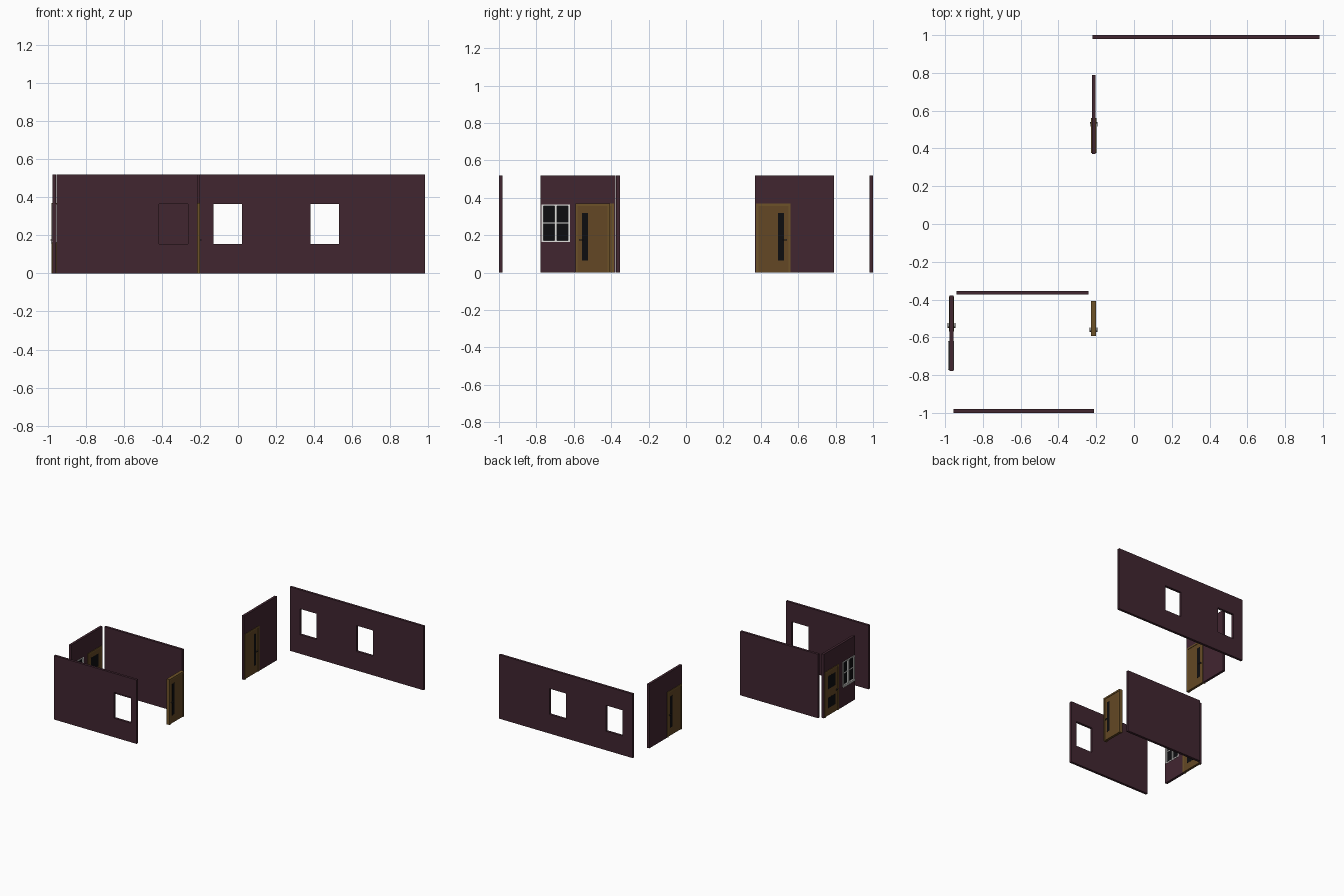
import bpy, bmesh
from mathutils import Vector

if "Cube" in bpy.data.objects:
    bpy.data.objects.remove(bpy.data.objects["Cube"])


def mat(name, r, g, b):
    m = bpy.data.materials.new(name)
    m.diffuse_color = (r, g, b, 1)
    m.use_nodes = True
    m.node_tree.nodes["Principled BSDF"].inputs["Base Color"].default_value = m.diffuse_color
    return m


WALL = mat("plum wall", 0.053, 0.019, 0.030)
LEAF = mat("door wood", 0.125, 0.064, 0.018)
FRAME = mat("door frame wood", 0.155, 0.085, 0.022)
GLASS = mat("black glass", 0.004, 0.004, 0.005)
WHITE = mat("white frame", 0.75, 0.75, 0.73)
METAL = mat("dark metal", 0.03, 0.025, 0.022)
H = 0.52


def finish(bm, name, material):
    bmesh.ops.recalc_face_normals(bm, faces=bm.faces)
    me = bpy.data.meshes.new(name)
    bm.to_mesh(me)
    bm.free()
    me.materials.append(material)
    ob = bpy.data.objects.new(name, me)
    bpy.context.collection.objects.link(ob)
    return ob


def boxes(name, material, parts):
    """One object from boxes given as (x0, x1, y0, y1, z0, z1)."""
    bm = bmesh.new()
    for x0, x1, y0, y1, z0, z1 in parts:
        vs = bmesh.ops.create_cube(bm, size=1)["verts"]
        c = Vector((x0 + x1, y0 + y1, z0 + z1)) / 2
        s = Vector((abs(x1 - x0), abs(y1 - y0), z1 - z0))
        for v in vs:
            v.co = c + v.co * s
    return finish(bm, name, material)


def wall(name, axis, pos, a0, a1, holes=(), t=0.02):
    """Upright wall running along an axis, holes as (a0, a1, z0, z1)."""
    us = sorted({a0, a1, *[u for h in holes for u in h[:2]]})
    zs = sorted({0, H, *[z for h in holes for z in h[2:]]})
    bm = bmesh.new()

    def pt(u, z):
        return bm.verts.new((u, pos, z) if axis == "x" else (pos, u, z))
    for ua, ub in zip(us, us[1:]):
        for za, zb in zip(zs, zs[1:]):
            um, zm = (ua + ub) / 2, (za + zb) / 2
            if not any(h[0] < um < h[1] and h[2] < zm < h[3] for h in holes):
                bm.faces.new([pt(ua, za), pt(ub, za), pt(ub, zb), pt(ua, zb)])
    bmesh.ops.remove_doubles(bm, verts=bm.verts, dist=1e-5)
    ob = finish(bm, name, WALL)
    mod = ob.modifiers.new("thickness", "SOLIDIFY")
    mod.thickness = t
    mod.offset = 0


def door(name, x, hinge, d, panes):
    """Door in the yz plane; d = direction from hinge to handle, panes = (a0, a1, z0, z1)."""
    W, T, J = 0.185, 0.37, 0.013

    def b(hx, a0, a1, z0, z1):
        ya, yb = sorted((hinge + d * a0, hinge + d * a1))
        return (x - hx, x + hx, ya, yb, z0, z1)
    boxes(name + "_frame", FRAME, [b(0.0135, 0, J, 0, T), b(0.0135, W - J, W, 0, T),
                                   b(0.0135, J, W - J, T - J, T)])
    boxes(name + "_leaf", LEAF, [b(0.010, J, W - J, 0.002, T - J)])
    boxes(name + "_glass", GLASS, [b(0.0108, *p) for p in panes])
    # lever handle on both sides
    ha = W - 0.027
    boxes(name + "_handle", METAL, [b(0.017, ha, ha + 0.007, 0.172, 0.179)])
    for s in (-1, 1):
        y0, y1 = hinge + d * (ha - 0.018), hinge + d * (ha + 0.007)
        boxes(name + "_lever", METAL, [(x + s * 0.0185 - 0.002, x + s * 0.0185 + 0.002,
                                        min(y0, y1), max(y0, y1), 0.172, 0.178)])


# walls with window and door openings
win = (0.155, 0.365)
wall("back_wall", "x", 0.99, -0.22, 0.983, [(-0.13, 0.02, *win), (0.38, 0.53, *win)])
wall("front_wall", "x", -0.99, -0.955, -0.213, [(-0.415, -0.262, *win)])
wall("middle_wall", "x", -0.364, -0.94, -0.24)
wall("inner_door_wall", "y", -0.213, 0.37, 0.79, [(0.375, 0.56, 0, 0.37)])
wall("left_door_wall", "y", -0.966, -0.778, -0.378,
     [(-0.57, -0.385, 0, 0.37), (-0.77, -0.622, 0.165, 0.362)])

# doors
strip = [(0.118, 0.148, 0.065, 0.32)]
door("inner_door", -0.213, 0.375, 1, strip)
door("loose_door", -0.214, -0.407, -1, strip)
door("entry_door", -0.966, -0.385, -1, [(0.045, 0.14, 0.215, 0.32), (0.045, 0.14, 0.06, 0.145)])

# four-pane window in the left wall, with an outer sill
y0, y1, z0, z1, f = -0.772, -0.620, 0.163, 0.365, 0.010
ym, zm = (y0 + y1) / 2, 0.265
xa, xb = -0.979, -0.954
boxes("window_frame", WHITE, [
    (xa, xb, y0, y0 + f, z0, z1), (xa, xb, y1 - f, y1, z0, z1),
    (xa, xb, y0 + f, y1 - f, z0, z0 + f), (xa, xb, y0 + f, y1 - f, z1 - f, z1),
    (xa, xb, ym - 0.006, ym + 0.006, z0 + f, z1 - f)])
boxes("window_bars", WHITE, [
    (-0.972, -0.960, y0 + f, ym - 0.006, zm - 0.003, zm + 0.003),
    (-0.972, -0.960, ym + 0.006, y1 - f, zm - 0.003, zm + 0.003)])
boxes("window_sill", WHITE, [(-0.984, xa, y0, y1, 0.157, 0.167)])
boxes("window_glass", GLASS, [(-0.968, -0.964, y0 + f, y1 - f, z0 + f, z1 - f)])
